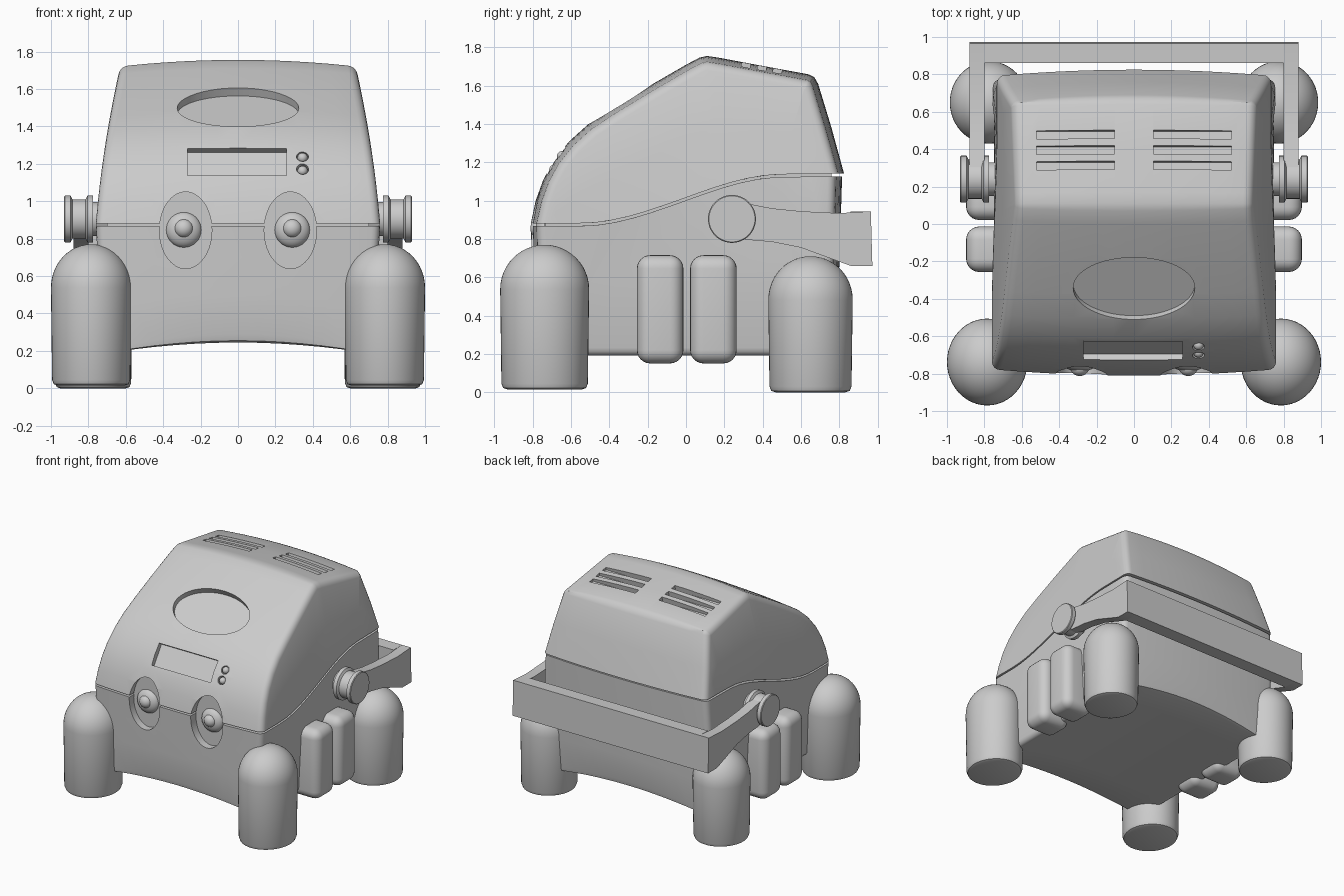
import bpy, bmesh
from math import sin, cos, pi, radians
from mathutils import Vector, Matrix

if "Cube" in bpy.data.objects:
    bpy.data.objects.remove(bpy.data.objects["Cube"])


def finish(bm, name, angle=35, smooth=True):
    bmesh.ops.recalc_face_normals(bm, faces=bm.faces[:])
    me = bpy.data.meshes.new(name)
    bm.to_mesh(me)
    bm.free()
    ob = bpy.data.objects.new(name, me)
    bpy.context.collection.objects.link(ob)
    if smooth:
        shade(ob, angle)
    return ob


def shade(ob, angle=35):
    bpy.ops.object.select_all(action='DESELECT')
    ob.select_set(True)
    bpy.context.view_layer.objects.active = ob
    bpy.ops.object.shade_smooth_by_angle(angle=radians(angle))


def placed(loc, size, tilt=0):
    return (Matrix.Translation(loc) @ Matrix.Rotation(radians(tilt), 4, 'X')
            @ Matrix.Diagonal((*size, 1)))


def box(name, loc, size, tilt=0, bevel=0):
    bm = bmesh.new()
    bmesh.ops.create_cube(bm, size=1, matrix=placed(loc, size, tilt))
    if bevel:
        bmesh.ops.bevel(bm, geom=bm.edges[:], offset=bevel, segments=6,
                        profile=0.5, affect='EDGES')
    return finish(bm, name)


def cylinder(name, loc, rx, ry, depth, tilt=0):
    bm = bmesh.new()
    bmesh.ops.create_cone(bm, cap_ends=True, segments=64, radius1=1, radius2=1,
                          depth=1, matrix=placed(loc, (rx, ry, depth), tilt))
    return finish(bm, name)


def ball(name, loc, size):
    bm = bmesh.new()
    bmesh.ops.create_uvsphere(bm, u_segments=32, v_segments=16, radius=1,
                              matrix=placed(loc, size, 90))
    return finish(bm, name)


def prism(name, profile, x0, x1):
    bm = bmesh.new()
    face = bm.faces.new([bm.verts.new((x0, y, z)) for y, z in profile])
    ext = bmesh.ops.extrude_face_region(bm, geom=[face])['geom']
    bmesh.ops.translate(bm, vec=(x1 - x0, 0, 0),
                        verts=[v for v in ext if isinstance(v, bmesh.types.BMVert)])
    bm.faces.ensure_lookup_table()
    return finish(bm, name)


def lathe(name, profile, matrix):
    bm = bmesh.new()
    vs = [bm.verts.new((r, 0, z)) for r, z in profile]
    es = [bm.edges.new(p) for p in zip(vs, vs[1:])]
    bmesh.ops.spin(bm, geom=vs + es, cent=(0, 0, 0), axis=(0, 0, 1),
                   angle=2 * pi, steps=48)
    bmesh.ops.remove_doubles(bm, verts=bm.verts[:], dist=1e-4)
    bm.transform(matrix)
    return finish(bm, name)


def cut(ob, cutters):
    for c in cutters:
        c.hide_render = True
        mod = ob.modifiers.new('cut', 'BOOLEAN')
        mod.operation, mod.solver, mod.object = 'DIFFERENCE', 'EXACT', c
        bpy.context.view_layer.objects.active = ob
        bpy.ops.object.modifier_apply(modifier=mod.name)
    shade(ob)


def seam(y):
    s = min(max((y + 0.55) / 1.05, 0), 1)
    return 0.875 + 0.25 * s * s * (3 - 2 * s) + 0.012 * max(y, 0)


def half_width(z):
    t = (z - 0.88) / 0.84
    return 0.76 - 0.07 * t - 0.06 * t * t if t > 0 else 0.76 + 0.05 * t


def shell(name, chain, side, gap, arch=0, r=0.045, rows=2):
    """Crowned, round-edged solid between an outer side profile and the wavy seam."""
    P = [Vector(p) for p in chain]
    N = len(P) - 1
    half = [(k / 6, 0) for k in range(1, 7)] + [(1, a * pi / 8) for a in range(1, 5)]
    slices = ([(-1, f, a) for f, a in reversed(half)] + [(1, 0, 0)]
              + [(1, f, a) for f, a in half])
    bm = bmesh.new()
    V = {}
    for k, (sg, f, a) in enumerate(slices):
        d = 0.03 * f * f + r * (1 - cos(a))
        pts = []
        for i in range(N + 1):
            t = (P[min(i + 1, N)] - P[max(i - 1, 0)]).normalized()
            pts.append(P[i] - Vector((-t.y, t.x)) * side * d)
        for e in (0, N):
            pts[e].y = seam(pts[e].x) + gap
        for i in range(N + 1):
            y = pts[0].x + (pts[N].x - pts[0].x) * i / N
            q = Vector((y, seam(y) + gap))
            for j in range(rows + 1):
                if i in (0, N) and j:
                    V[i, j, k] = V[i, 0, k]
                    continue
                p = q.lerp(pts[i], j / rows)
                x = sg * (f * (half_width(p.y) - r) + r * sin(a))
                z = p.y - arch * x * x * max(0, (0.86 - p.y) / 0.62)
                V[i, j, k] = bm.verts.new((x, p.x, z))
    K = len(slices) - 1
    quads = []
    for i in range(N):
        quads += [[(i, j, k), (i + 1, j, k), (i + 1, j, k + 1), (i, j, k + 1)]
                  for j in (0, rows) for k in range(K)]
        quads += [[(i, j, k), (i + 1, j, k), (i + 1, j + 1, k), (i, j + 1, k)]
                  for k in (0, K) for j in range(rows)]
    for q in quads:
        bm.faces.new(list(dict.fromkeys(V[c] for c in q)))
    return finish(bm, name)


# Upper lid and lower body
lid = shell('lid', [(-.81, .875), (-.785, 1.0), (-.745, 1.11), (-.69, 1.21), (-.61, 1.31),
                    (-.51, 1.40), (-.38, 1.485), (-.19, 1.60), (0, 1.71), (.07, 1.747),
                    (.11, 1.756), (.17, 1.747), (.4, 1.704), (.64, 1.66), (.67, 1.645),
                    (.69, 1.61), (.76, 1.38), (.825, 1.14)], 1, 0.007)
body = shell('lower_body', [(-.81, .865), (-.805, .7), (-.8, .5), (-.79, .29), (-.78, .255),
                            (-.745, .245), (-.5, .245), (-.25, .245), (0, .245), (.25, .245),
                            (.5, .245), (.74, .245), (.77, .255), (.78, .29), (.795, .5),
                            (.805, .8), (.815, 1.125)], -1, -0.007, arch=0.19)
ys = [-.735 + 1.495 * i / 20 for i in range(21)]
prism('seam_core', [(y, seam(y) + .04) for y in ys]
      + [(y, seam(y) - .04) for y in reversed(ys)], -.70, .70)

# Recesses: badge oval, display window, button holes, vents, eye sockets
buttons = [(.345, -.667, 1.245), (.345, -.707, 1.175)]
eyes = [cylinder('eye_cutter', (s * .28, -.84, .845), .14, .205, .2, 90) for s in (1, -1)]
lid_cuts = [cylinder('oval_cutter', (0, -.345, 1.503), .325, .195, .09, 30.5),
            box('display_cutter', (-.005, -.683, 1.215), (.53, .172, .09), 56)]
lid_cuts += [cylinder('button_cutter', b, .032, .032, .07, 56) for b in buttons]
for s in (1, -1):
    for y in (.315, .398, .48):
        lid_cuts.append(box('vent_cutter', (s * .3125, y, 1.76 - .184 * (y - .1)),
                            (.415, .045, .09), -10.4))
cut(lid, lid_cuts + eyes)
cut(body, eyes)
for c in lid_cuts + eyes:
    bpy.data.objects.remove(c)

for b in buttons:
    ball('button', (b[0], b[1] + .02, b[2] - .013), (.027, .027, .027))


def leg_profile(r, h):
    dome = [(r * cos(a * pi / 24), h - r * 1.08 * (1 - sin(a * pi / 24))) for a in range(13)]
    dome[-1] = (0, h)
    return [(0, 0), (r - .035, 0), (r - .015, .007), (r - .006, .03)] + dome


hub = [(0, .70), (.09, .70), (.09, .775), (.125, .775), (.125, .805), (.105, .815),
       (.105, .885), (.125, .895), (.125, .925), (.12, .93), (0, .93)]
arm = [(.25, 1.0), (.32, .985), (.45, .96), (.6, .945), (.8, .935), (.965, .945),
       (.973, .66), (.86, .66), (.75, .70), (.6, .755), (.45, .785), (.33, .795), (.25, .81)]

for s in (1, -1):
    # Eyes
    cylinder('eye_socket', (s * .28, -.72, .845), .139, .204, .044, 90)
    ball('eye', (s * .29, -.735, .847), (.095, .095, .055))
    ball('pupil', (s * .29, -.768, .855), (.05, .05, .045))
    # Legs
    lathe('front_leg', leg_profile(.215, .755), placed((s * .785, -.738, .015), (1, 1.08, 1)))
    lathe('rear_leg', leg_profile(.21, .71), placed((s * .775, .65, 0), (1, 1.05, 1)))
    # Side pads
    for y in (-.135, .143):
        box('side_pad', (s * .76, y, .433), (.275, .243, .565), bevel=.07)
    # Handle pivots and arms
    lathe('handle_pivot', hub, Matrix.Translation((0, .24, .905))
          @ Matrix.Rotation(s * pi / 2, 4, 'Y'))
    prism('handle_arm', arm, s * .80, s * .88)

# Handle cross bar
prism('handle_bar', [(.86, .943), (.965, .945), (.973, .66), (.86, .66)], -.80, .80)
